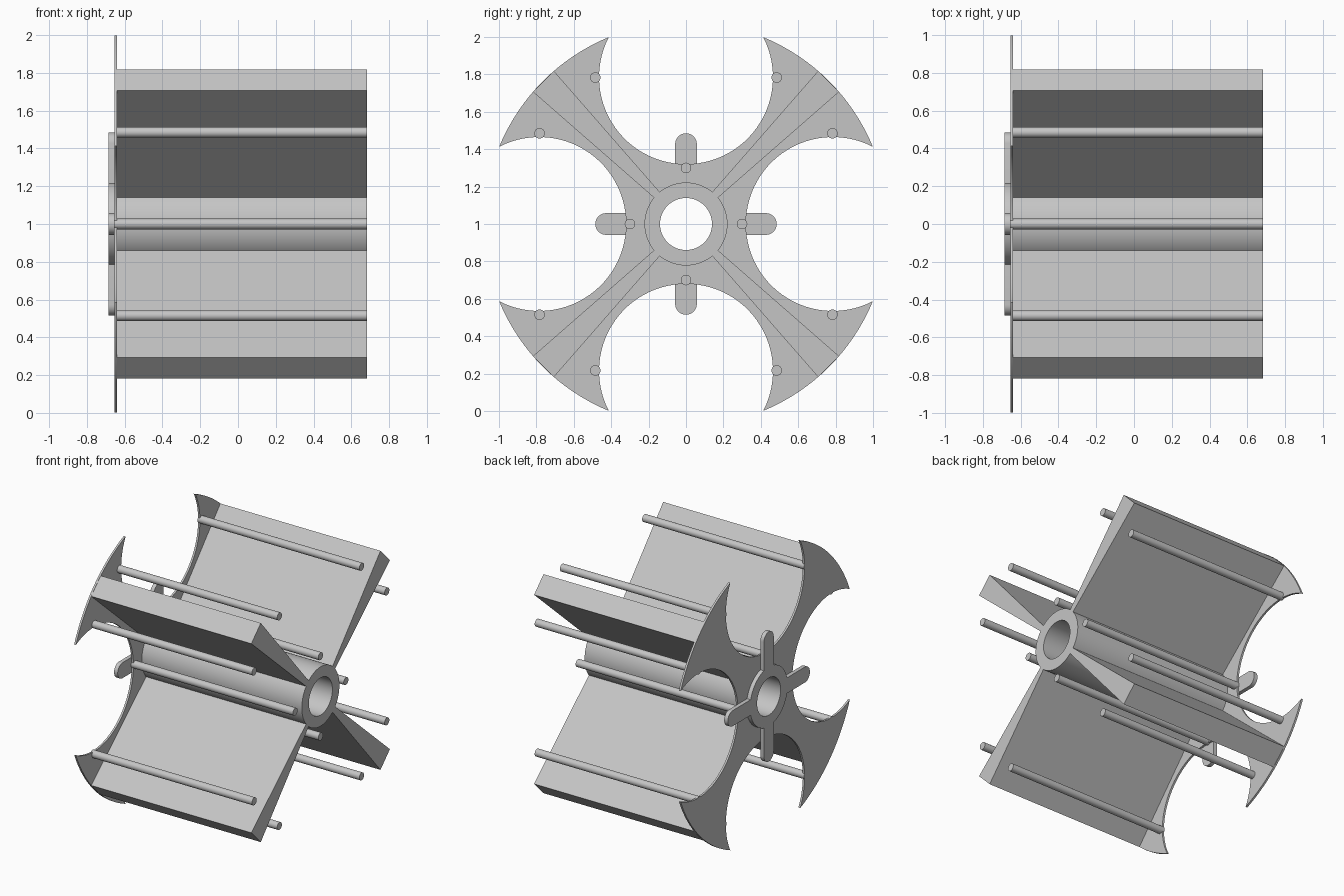
import bpy
import bmesh
from math import sin, cos, asin, acos, atan2, radians, degrees
from mathutils import Matrix, Vector

cube = bpy.data.objects.get("Cube")
if cube:
    bpy.data.objects.remove(cube, do_unlink=True)

grey = bpy.data.materials.new("plain grey")
grey.use_nodes = True
colour = (0.56, 0.56, 0.56, 1)
grey.diffuse_color = colour
grey.node_tree.nodes["Principled BSDF"].inputs["Base Color"].default_value = colour

AXIS = Vector((0, 0, 1))          # the rotor turns about x at this height
BORE, HUB, RIM = 0.139, 0.222, 1.081
CUT, CUT_R = 0.785, 0.465         # distance and radius of the round cut-outs
BACK, FRONT = -0.64, 0.683        # length of hub and vanes
PLATE = -0.655
COLLAR = -0.685


def arc(r, start, end, n, cx=0.0):
    """Points on an arc, angles in degrees."""
    angles = [radians(start + (end - start) * i / n) for i in range(n + 1)]
    return [(cx + r * cos(a), r * sin(a)) for a in angles]


def quarter_turn(k):
    return Matrix.Rotation(radians(90 * k), 4, 'X')


def finish(bm, name):
    bmesh.ops.recalc_face_normals(bm, faces=bm.faces[:])
    mesh = bpy.data.meshes.new(name)
    bm.to_mesh(mesh)
    bm.free()
    mesh.materials.append(grey)
    obj = bpy.data.objects.new(name, mesh)
    bpy.context.collection.objects.link(obj)
    bpy.ops.object.select_all(action='DESELECT')
    obj.select_set(True)
    bpy.context.view_layer.objects.active = obj
    bpy.ops.object.shade_smooth_by_angle(angle=radians(30))
    return obj


def four_fold(name, profile, x0, x1):
    """Repeat a (y, z) profile four times round the axis and extrude it along x."""
    bm = bmesh.new()
    for k in range(4):
        turn = quarter_turn(k)
        bm.faces.new([bm.verts.new(turn @ Vector((x0, u, v)) + AXIS) for u, v in profile])
    bmesh.ops.remove_doubles(bm, verts=bm.verts[:], dist=0.0005)
    out = bmesh.ops.extrude_face_region(bm, geom=bm.faces[:])
    verts = [g for g in out["geom"] if isinstance(g, bmesh.types.BMVert)]
    bmesh.ops.translate(bm, verts=verts, vec=(x1 - x0, 0, 0))
    return finish(bm, name)


# End plate with four horned arms between round cut-outs
tip = acos((CUT**2 + RIM**2 - CUT_R**2) / (2 * CUT * RIM))
tip_on_cut = degrees(atan2(RIM * sin(tip), RIM * cos(tip) - CUT))
side = arc(CUT_R, 180, tip_on_cut, 28, CUT)
rim = arc(RIM, degrees(tip), 90 - degrees(tip), 16)
mirrored = [(v, u) for u, v in reversed(side)]
four_fold("end_plate", side + rim[1:-1] + mirrored + arc(BORE, 90, 0, 16), PLATE, BACK)

# Collar with four round-ended spokes behind the plate
HALF = 0.058
root = degrees(asin(HALF / HUB))
four_fold("spoked_collar",
          arc(HUB, -45, -root, 8) + arc(HALF, -90, 90, 16, 0.427)
          + arc(HUB, root, 45, 8) + arc(BORE, 45, -45, 16), COLLAR, PLATE)

# Hub tube
four_fold("hub_tube", arc(HUB, 0, 90, 16) + arc(BORE, 90, 0, 16), BACK, FRONT)

# Tapered vanes on the diagonals
diagonal = Matrix.Rotation(radians(45), 2)
wedge = [(0.2, -0.02), (1.078, -0.079), (1.078, 0.079), (0.2, 0.02)]
four_fold("vanes", [tuple(diagonal @ Vector(p)) for p in wedge], BACK, FRONT)

# Long rods round the edges of the cut-outs
bm = bmesh.new()
middle, length = (PLATE + FRONT) / 2, FRONT - PLATE
for k in range(4):
    for u, v in ((0.3, 0), (0.783, 0.485), (0.485, 0.783)):
        place = (Matrix.Translation(AXIS) @ quarter_turn(k)
                 @ Matrix.Translation((middle, u, v)) @ Matrix.Rotation(radians(90), 4, 'Y'))
        bmesh.ops.create_cone(bm, cap_ends=True, segments=24, radius1=0.028,
                              radius2=0.028, depth=length, matrix=place)
finish(bm, "rods")
